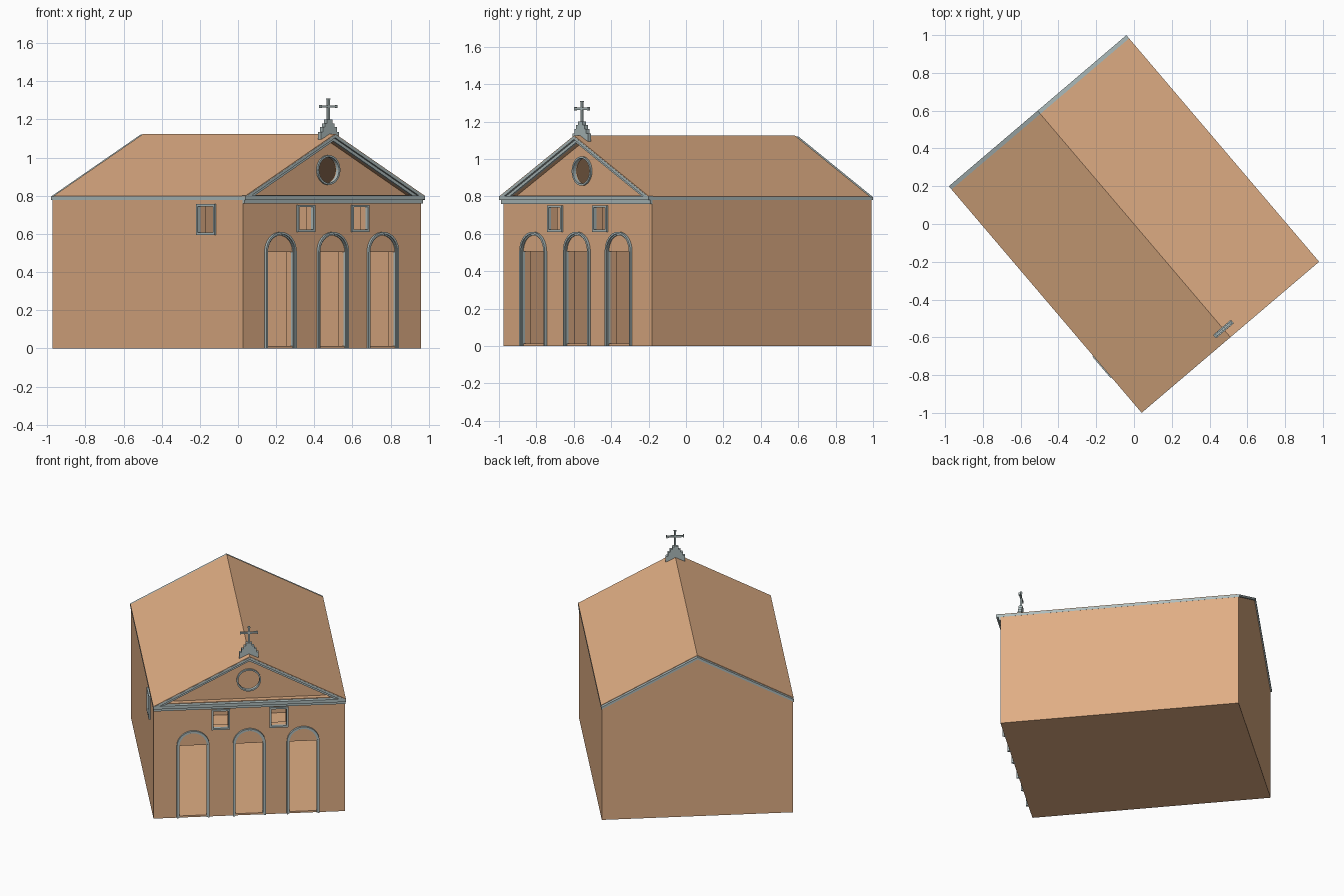
import bpy, bmesh, math
from mathutils import Matrix, Vector

if "Cube" in bpy.data.objects:
    bpy.data.objects.remove(bpy.data.objects["Cube"])

TURN = Matrix.Rotation(math.radians(40.4), 4, 'Z')   # whole building stands at an angle
HALF_W, HALF_L = 0.617, 0.7875
EAVE, RIDGE = 0.80, 1.125
FRONT = -0.7605                                      # facade plane
SLOPE = (RIDGE - EAVE) / HALF_W


def material(name, rgb):
    m = bpy.data.materials.new(name)
    m.diffuse_color = (*rgb, 1)
    m.use_nodes = True
    m.node_tree.nodes["Principled BSDF"].inputs["Base Color"].default_value = m.diffuse_color
    return m


CLAY = material("clay", (0.74, 0.42, 0.23))
TRIM = material("grey_trim", (0.42, 0.50, 0.50))


def finish(name, bm, mat, place):
    bmesh.ops.recalc_face_normals(bm, faces=bm.faces[:])
    me = bpy.data.meshes.new(name)
    bm.to_mesh(me)
    bm.free()
    me.materials.append(mat)
    ob = bpy.data.objects.new(name, me)
    bpy.context.collection.objects.link(ob)
    ob.matrix_world = TURN @ place
    return ob


def prism(name, pts, y0, y1, mat=TRIM, place=Matrix()):
    """Extrude an (x, z) outline from y0 to y1."""
    bm = bmesh.new()
    a = [bm.verts.new((x, y0, z)) for x, z in pts]
    b = [bm.verts.new((x, y1, z)) for x, z in pts]
    bm.faces.new(a)
    bm.faces.new(b[::-1])
    for i in range(len(pts)):
        j = (i + 1) % len(pts)
        bm.faces.new((a[i], b[i], b[j], a[j]))
    return finish(name, bm, mat, place)


def band(name, outer, inner, y0, y1, closed=False, mat=TRIM, place=Matrix()):
    """Flat moulding between two matching (x, z) paths."""
    bm = bmesh.new()
    rings = [[bm.verts.new(p) for p in ((o[0], y0, o[1]), (o[0], y1, o[1]),
                                        (i[0], y1, i[1]), (i[0], y0, i[1]))]
             for o, i in zip(outer, inner)]
    n = len(rings)
    for k in range(n if closed else n - 1):
        r, s = rings[k], rings[(k + 1) % n]
        for e in range(4):
            f = (e + 1) % 4
            bm.faces.new((r[e], r[f], s[f], s[e]))
    if not closed:
        bm.faces.new(rings[0])
        bm.faces.new(rings[-1][::-1])
    return finish(name, bm, mat, place)


def rect(hw, z0, z1, cx=0):
    return [(cx - hw, z0), (cx + hw, z0), (cx + hw, z1), (cx - hw, z1)]


def arc(r, cx, cz, a0, a1, n):
    return [(cx + r * math.cos(a0 + (a1 - a0) * i / n),
             cz + r * math.sin(a0 + (a1 - a0) * i / n)) for i in range(n + 1)]


def arch(r, cx, spring=0.505):
    return [(cx + r, 0)] + arc(r, cx, spring, 0, math.pi, 16) + [(cx - r, 0)]


def gable(drop, hw=HALF_W):
    """Roof line lowered by drop."""
    top = RIDGE - drop
    return [(-hw, top - SLOPE * hw), (0, top), (hw, top - SLOPE * hw)]


def house(drop, hw, floor):
    return [(hw, floor), (-hw, floor)] + gable(drop, hw)


# hollow walls
walls = prism("walls", house(0.018, 0.613, 0), FRONT, 0.78, CLAY)
cutters = [prism("cut_inside", house(0.058, 0.565, 0.01), FRONT + 0.055, 0.735, CLAY)]

# recessed pediment
base = 0.805
w = (RIDGE - 0.036 - base) / SLOPE
cutters.append(prism("cut_pediment", [(-w, base), (w, base), (0, RIDGE - 0.036)],
                     -0.85, FRONT + 0.035, CLAY))

# round opening in the pediment
full = 2 * math.pi
cutters.append(prism("cut_oculus", arc(0.07, 0, 0.935, 0, full, 32)[:-1], -0.85, -0.6, CLAY))
band("oculus_ring", arc(0.078, 0, 0.935, 0, full, 32)[:-1],
     arc(0.068, 0, 0.935, 0, full, 32)[:-1], FRONT + 0.024, FRONT + 0.045, True)

# doorways with stepped arch surrounds
for n, x in enumerate((-0.36, 0.0, 0.345)):
    cutters.append(prism("cut_door", rect(0.09, 0.012, 0.505, x), -0.85, -0.65, CLAY))
    band(f"door_arch_outer_{n}", arch(0.105, x), arch(0.094, x), FRONT - 0.015, FRONT + 0.01)
    band(f"door_arch_inner_{n}", arch(0.094, x), arch(0.087, x), FRONT - 0.007, FRONT + 0.01)


# windows: two on the facade, one on the left wall
def window(name, hw, z0, z1, place):
    t = 0.011
    cutters.append(prism("cut_window", rect(hw - t, z0 + t, z1 - t), -0.1, 0.1, CLAY, place))
    band(name, rect(hw, z0, z1), rect(hw - t - 0.001, z0 + t + 0.001, z1 - t - 0.001),
         -0.01, 0.01, True, TRIM, place)


for n, x in enumerate((-0.183, 0.19)):
    window(f"front_window_{n}", 0.06, 0.61, 0.752, Matrix.Translation((x, FRONT, 0)))
window("side_window", 0.075, 0.595, 0.757,
       Matrix.Translation((-0.613, -0.467, 0)) @ Matrix.Rotation(-math.pi / 2, 4, 'Z'))

# cut all openings
bpy.context.view_layer.update()
bpy.context.view_layer.objects.active = walls
for c in cutters:
    mod = walls.modifiers.new("cut", 'BOOLEAN')
    mod.operation, mod.solver, mod.object = 'DIFFERENCE', 'EXACT', c
    bpy.ops.object.modifier_apply(modifier=mod.name)
    bpy.data.objects.remove(c)

# roof: clay skin over a grey slab, with a second raking moulding on the front
band("roof_skin", gable(0), gable(0.004), -0.786, 0.765, mat=CLAY)
band("roof_slab", gable(0.004), gable(0.021), -HALF_L, HALF_L)
band("raking_moulding", gable(0.021, 0.615), gable(0.038, 0.615), -0.774, FRONT + 0.002)

# horizontal cornice
prism("cornice_upper", rect(HALF_W, 0.78, 0.801), -HALF_L, FRONT + 0.002)
prism("cornice_lower", rect(0.615, 0.76, 0.78), -0.774, FRONT + 0.002)

# stepped pedestal straddling the ridge
steps = [(0.062, 1.094), (0.062, 1.135), (0.048, 1.135), (0.048, 1.16),
         (0.034, 1.16), (0.034, 1.18), (0.02, 1.18), (0.02, 1.2)]
cy = FRONT + 0.03
prism("cross_pedestal", steps + [(-x, z) for x, z in steps[::-1]] + [(0, 1.122)],
      cy - 0.012, cy + 0.012)

# cross with slightly flared tips
prism("cross_post", rect(0.006, 1.19, 1.308), cy - 0.006, cy + 0.006)
prism("cross_arms", rect(0.055, 1.262, 1.274), cy - 0.0055, cy + 0.0055)
for s in (-1, 1):
    prism("cross_arm_tip", rect(0.003, 1.259, 1.277, s * 0.054), cy - 0.007, cy + 0.007)
prism("cross_top_tip", rect(0.009, 1.304, 1.31), cy - 0.007, cy + 0.007)
